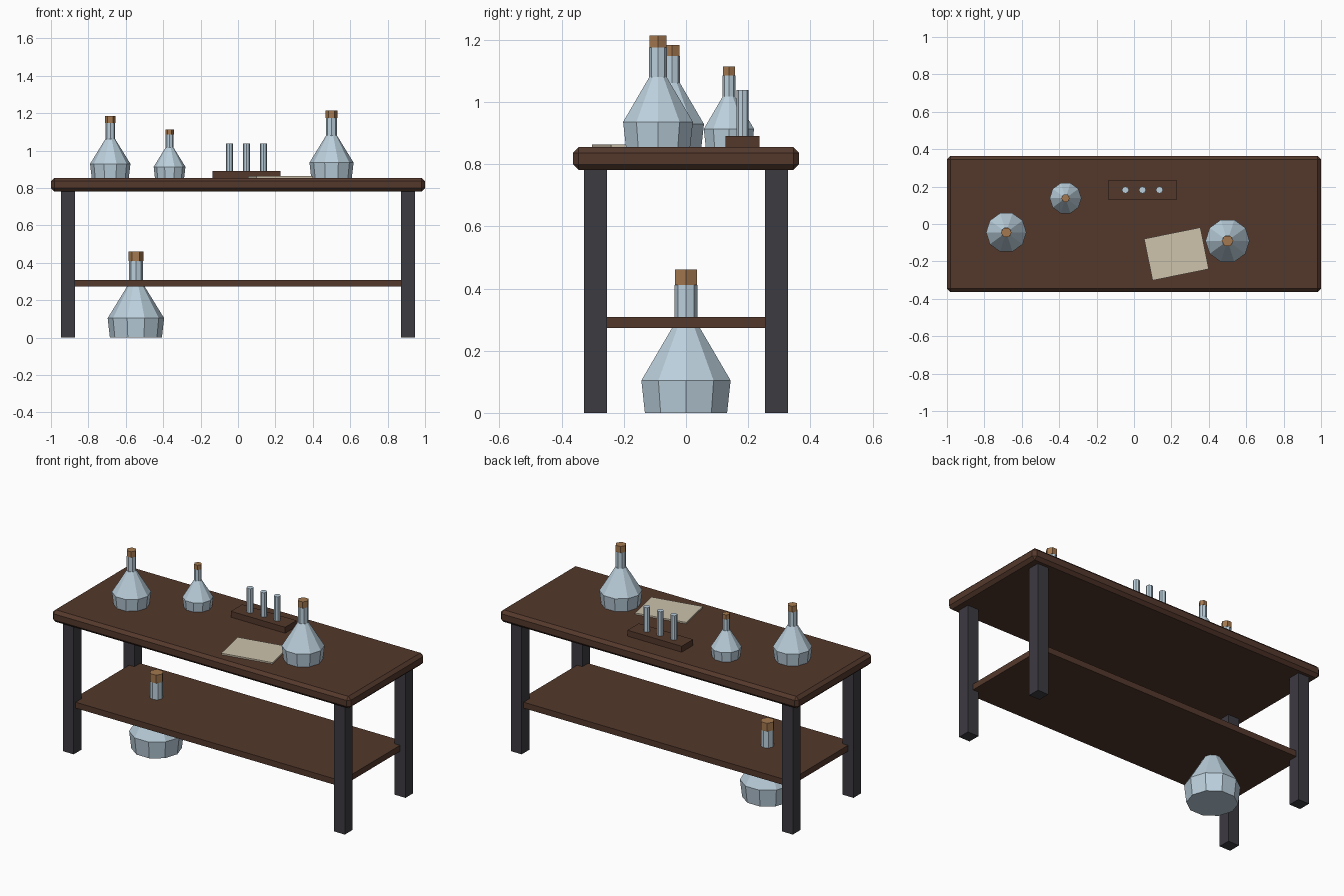
import bpy
import bmesh
import math
from mathutils import Matrix

old = bpy.data.objects.get("Cube")
if old:
    bpy.data.objects.remove(old, do_unlink=True)


def material(name, rgb):
    m = bpy.data.materials.new(name)
    m.use_nodes = True
    m.diffuse_color = (*rgb, 1)
    m.node_tree.nodes["Principled BSDF"].inputs["Base Color"].default_value = (*rgb, 1)
    return m


wood = material("dark wood", (0.088, 0.040, 0.025))
iron = material("dark iron", (0.046, 0.043, 0.053))
glass = material("pale blue glass", (0.50, 0.63, 0.72))
cork = material("cork", (0.37, 0.19, 0.08))
parchment = material("parchment", (0.61, 0.54, 0.41))


def add_object(name, bm, mat):
    bmesh.ops.recalc_face_normals(bm, faces=bm.faces)
    mesh = bpy.data.meshes.new(name)
    bm.to_mesh(mesh)
    bm.free()
    mesh.materials.append(mat)
    ob = bpy.data.objects.new(name, mesh)
    bpy.context.collection.objects.link(ob)
    return ob


def box(name, centre, size, mat, turn=0):
    bm = bmesh.new()
    bmesh.ops.create_cube(bm, size=1, matrix=Matrix.Diagonal((*size, 1)))
    ob = add_object(name, bm, mat)
    ob.location = centre
    ob.rotation_euler.z = turn
    return ob


def lathe(name, base, profile, sides, mat):
    """Closed faceted solid from (radius, height) rings."""
    bm = bmesh.new()
    rings = []
    for r, z in profile:
        angles = [math.tau * i / sides for i in range(sides)]
        rings.append([bm.verts.new((r * math.cos(a), r * math.sin(a), z)) for a in angles])
    for low, high in zip(rings, rings[1:]):
        for i in range(sides):
            j = (i + 1) % sides
            bm.faces.new((low[i], low[j], high[j], high[i]))
    bm.faces.new(rings[0][::-1])
    bm.faces.new(rings[-1])
    ob = add_object(name, bm, mat)
    ob.location = base
    return ob


def flask(name, base, r):
    lathe(name + "_body", base,
          [(0.92 * r, 0), (r, 0.69 * r), (0.25 * r, 1.91 * r)], 10, glass)
    lathe(name + "_neck", base, [(0.245 * r, 1.8 * r), (0.245 * r, 2.72 * r)], 8, glass)
    lathe(name + "_stopper", base, [(0.265 * r, 2.72 * r), (0.265 * r, 3.05 * r)], 6, cork)


# Table
TOP = 0.8545
tabletop = box("tabletop", (0, 0, 0.818), (2, 0.727, 0.073), wood)
bevel = tabletop.modifiers.new("chamfer", "BEVEL")
bevel.width = 0.018
bevel.segments = 1
for side, sx in (("left", 1), ("right", -1)):
    for end, sy in (("front", -1), ("back", 1)):
        box(f"{end}_{side}_leg", (sx * 0.909, sy * 0.291, 0.391), (0.073, 0.073, 0.782), iron)
box("shelf", (0, 0, 0.291), (1.818, 0.618, 0.036), wood)

# Flasks
flask("large_flask", (0.5, -0.09, TOP), 0.118)
flask("medium_flask", (-0.683, -0.045, TOP), 0.108)
flask("small_flask", (-0.366, 0.138, TOP), 0.085)
flask("floor_flask", (-0.546, 0, 0), 0.151)

# Test tube rack
box("tube_rack", (0.045, 0.182, TOP + 0.018), (0.364, 0.109, 0.036), wood)
for i in (-1, 0, 1):
    lathe(f"test_tube_{i + 2}", (0.045 + i * 0.091, 0.182, TOP),
          [(0.019, 0.018), (0.019, 0.184)], 8, glass)

# Parchment sheet
box("parchment_sheet", (0.227, -0.16, TOP + 0.0045), (0.307, 0.227, 0.009), parchment, 0.2)
